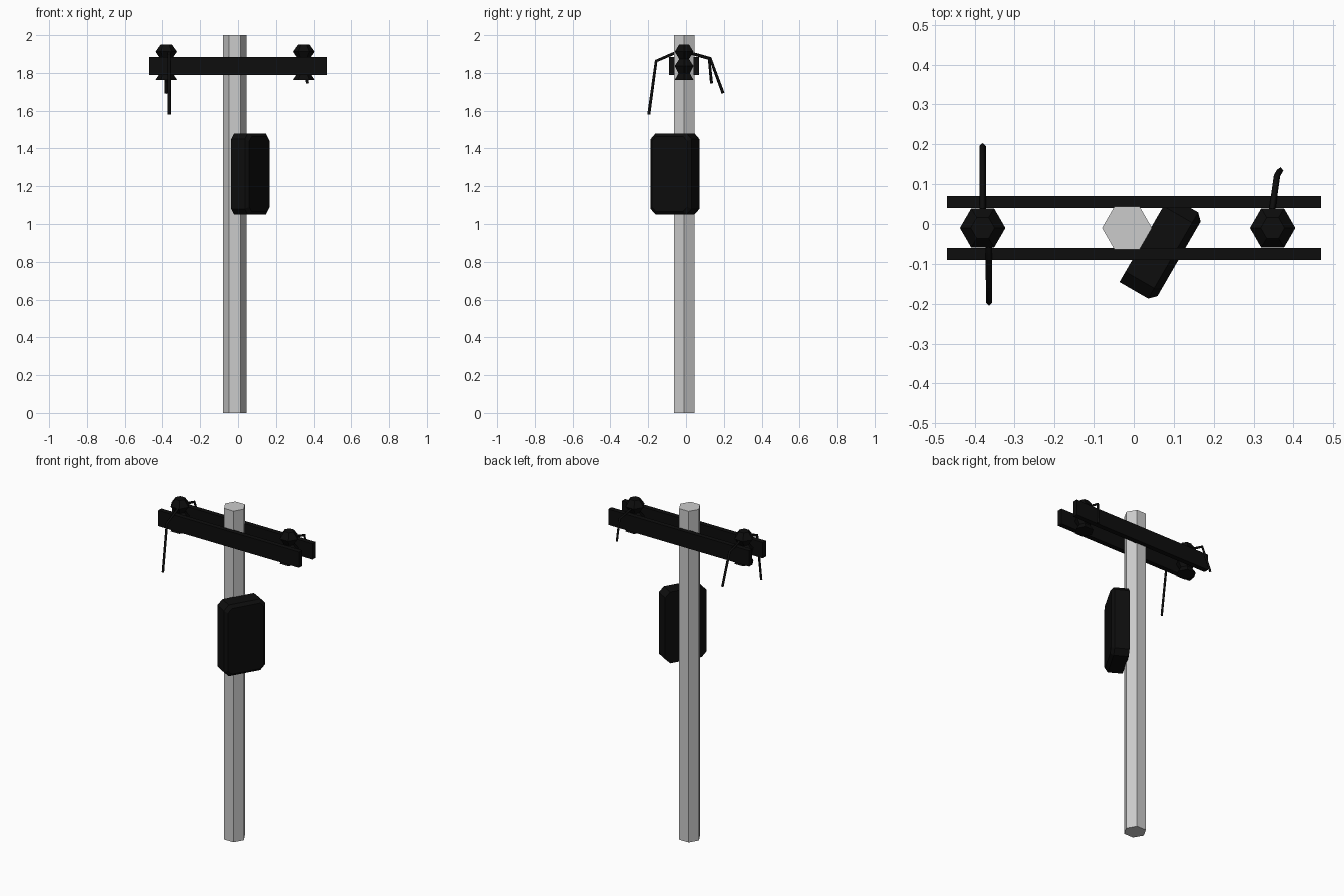
import bpy, bmesh
from math import radians, cos, sin, pi
from mathutils import Matrix

if "Cube" in bpy.data.objects:
    bpy.data.objects.remove(bpy.data.objects["Cube"])

black = bpy.data.materials.new("black_paint")
black.diffuse_color = (0.004, 0.004, 0.004, 1)
black.use_nodes = True
black.node_tree.nodes["Principled BSDF"].inputs["Base Color"].default_value = black.diffuse_color


def loft(name, rings, mat=None):
    """Solid through a stack of equally sized rings, capped at both ends."""
    bm = bmesh.new()
    vr = [[bm.verts.new(p) for p in ring] for ring in rings]
    n = len(vr[0])
    for a, b in zip(vr, vr[1:]):
        for i in range(n):
            j = (i + 1) % n
            bm.faces.new((a[i], a[j], b[j], b[i]))
    bm.faces.new(vr[0][::-1])
    bm.faces.new(vr[-1])
    bmesh.ops.recalc_face_normals(bm, faces=bm.faces)
    me = bpy.data.meshes.new(name)
    bm.to_mesh(me)
    bm.free()
    ob = bpy.data.objects.new(name, me)
    bpy.context.collection.objects.link(ob)
    if mat:
        me.materials.append(mat)
    return ob


def hexagon(x, y, z, r):
    return [(x + r * cos(i * pi / 3), y + r * sin(i * pi / 3), z) for i in range(6)]


def wire(name, points):
    cu = bpy.data.curves.new(name, 'CURVE')
    cu.dimensions = '3D'
    cu.bevel_depth = 0.008
    cu.bevel_resolution = 0
    cu.use_fill_caps = True
    sp = cu.splines.new('POLY')
    sp.points.add(len(points) - 1)
    for p, co in zip(sp.points, points):
        p.co = (*co, 1)
    cu.materials.append(black)
    bpy.context.collection.objects.link(bpy.data.objects.new(name, cu))


# Hexagonal pole
loft("pole", [hexagon(-0.017, -0.01, z, 0.0625) for z in (0, 2)])

# Pair of crossarms
for name, y in (("front_crossarm", -0.075), ("back_crossarm", 0.055)):
    loft(name, [[(x, y - 0.015, 1.79), (x, y + 0.015, 1.79),
                 (x, y + 0.015, 1.885), (x, y - 0.015, 1.885)] for x in (-0.47, 0.47)], black)

# Ribbed insulators
profile = [(0.057, 1.763), (0.035, 1.797), (0.057, 1.837),
           (0.03, 1.873), (0.057, 1.912), (0.03, 1.951)]
for name, x in (("left_insulator", -0.38), ("right_insulator", 0.348)):
    loft(name, [hexagon(x, -0.01, z, r) for r, z in profile], black)

# Hanging cut wires
wire("left_back_wire", [(-0.38, 0, 1.912), (-0.38, 0.128, 1.877), (-0.38, 0.196, 1.692)])
wire("left_front_wire", [(-0.365, -0.03, 1.918), (-0.364, -0.158, 1.863), (-0.364, -0.197, 1.58)])
wire("right_wire", [(0.342, 0, 1.912), (0.359, 0.122, 1.875), (0.367, 0.135, 1.745)])


# Equipment box with cut corners and a bevelled outer face
def octagon(w, h, c, y):
    q = [(w, h - c), (w - c, h), (c - w, h), (-w, h - c),
         (-w, c - h), (c - w, -h), (w - c, -h), (w, c - h)]
    return [(a, y, b) for a, b in q]


box = loft("equipment_box", [octagon(0.125, 0.215, 0.03, 0.05),
                             octagon(0.125, 0.215, 0.03, -0.033),
                             octagon(0.108, 0.198, 0.024, -0.05)], black)
box.data.transform(Matrix.Translation((0.07, -0.0625, 1.265)) @ Matrix.Rotation(radians(60), 4, 'Z'))
